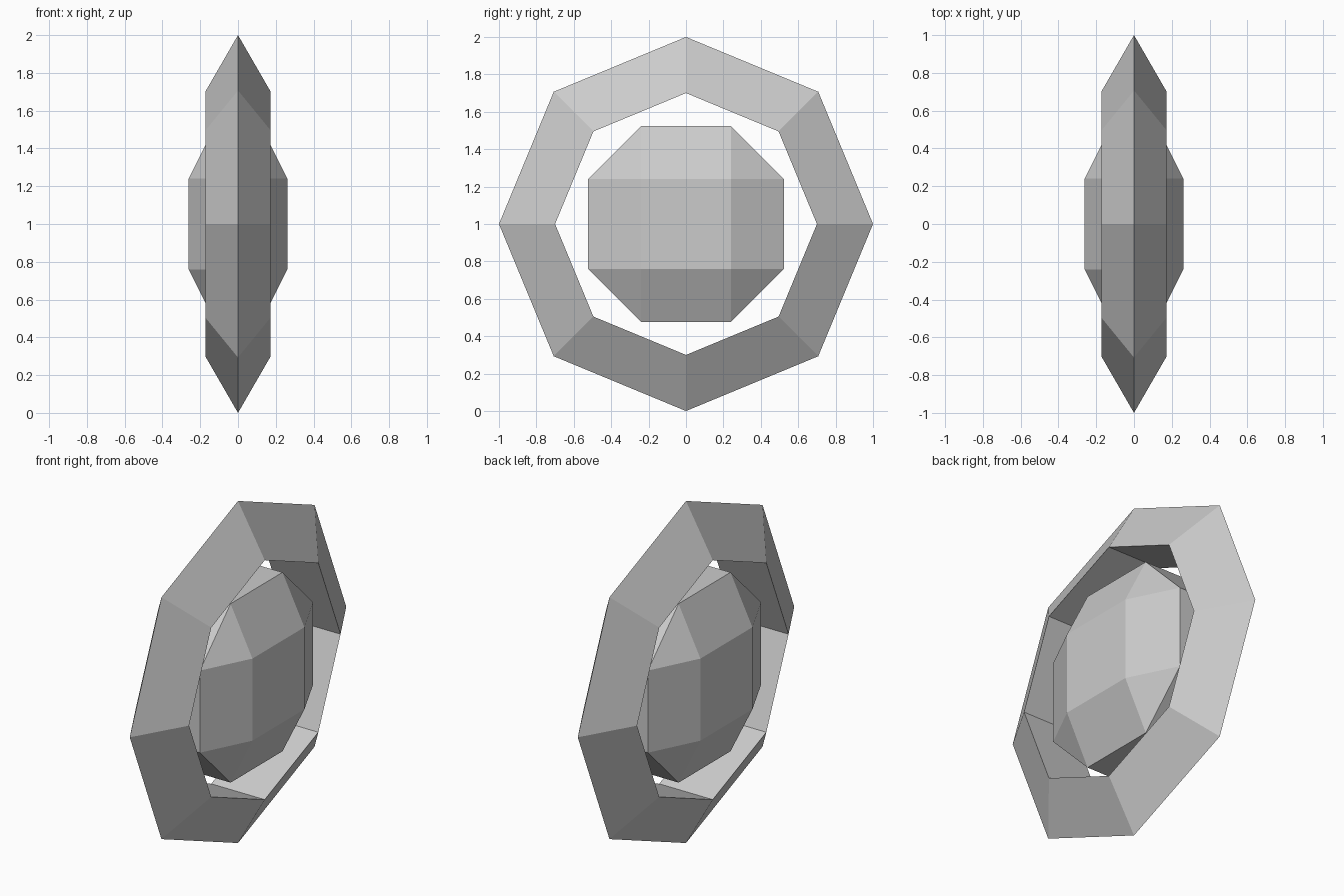
import bpy, bmesh
from mathutils import Matrix

if "Cube" in bpy.data.objects:
    bpy.data.objects.remove(bpy.data.objects["Cube"])

# Ring: eight-sided torus with a triangular section, axis turned along x
bpy.ops.mesh.primitive_torus_add(major_segments=8, minor_segments=3,
                                 major_radius=0.8, minor_radius=0.2)
ring = bpy.context.object
ring.name = "ring"
ring.data.transform(Matrix.Rotation(1.5707963, 4, 'Y'))
ring.location = (0, 0, 1)

# Gem: chamfered cube flattened along x, floating in the ring
bm = bmesh.new()
bmesh.ops.create_cube(bm, size=1.046)
bmesh.ops.bevel(bm, geom=bm.edges[:], offset=0.283, offset_type='OFFSET',
                segments=1, affect='EDGES')
bmesh.ops.scale(bm, vec=(0.5, 1, 1), verts=bm.verts)
bmesh.ops.recalc_face_normals(bm, faces=bm.faces)
mesh = bpy.data.meshes.new("gem")
bm.to_mesh(mesh)
bm.free()
gem = bpy.data.objects.new("gem", mesh)
gem.location = (0, 0, 1)
bpy.context.collection.objects.link(gem)

# Flat facets throughout
for part in (ring, gem):
    for face in part.data.polygons:
        face.use_smooth = False
